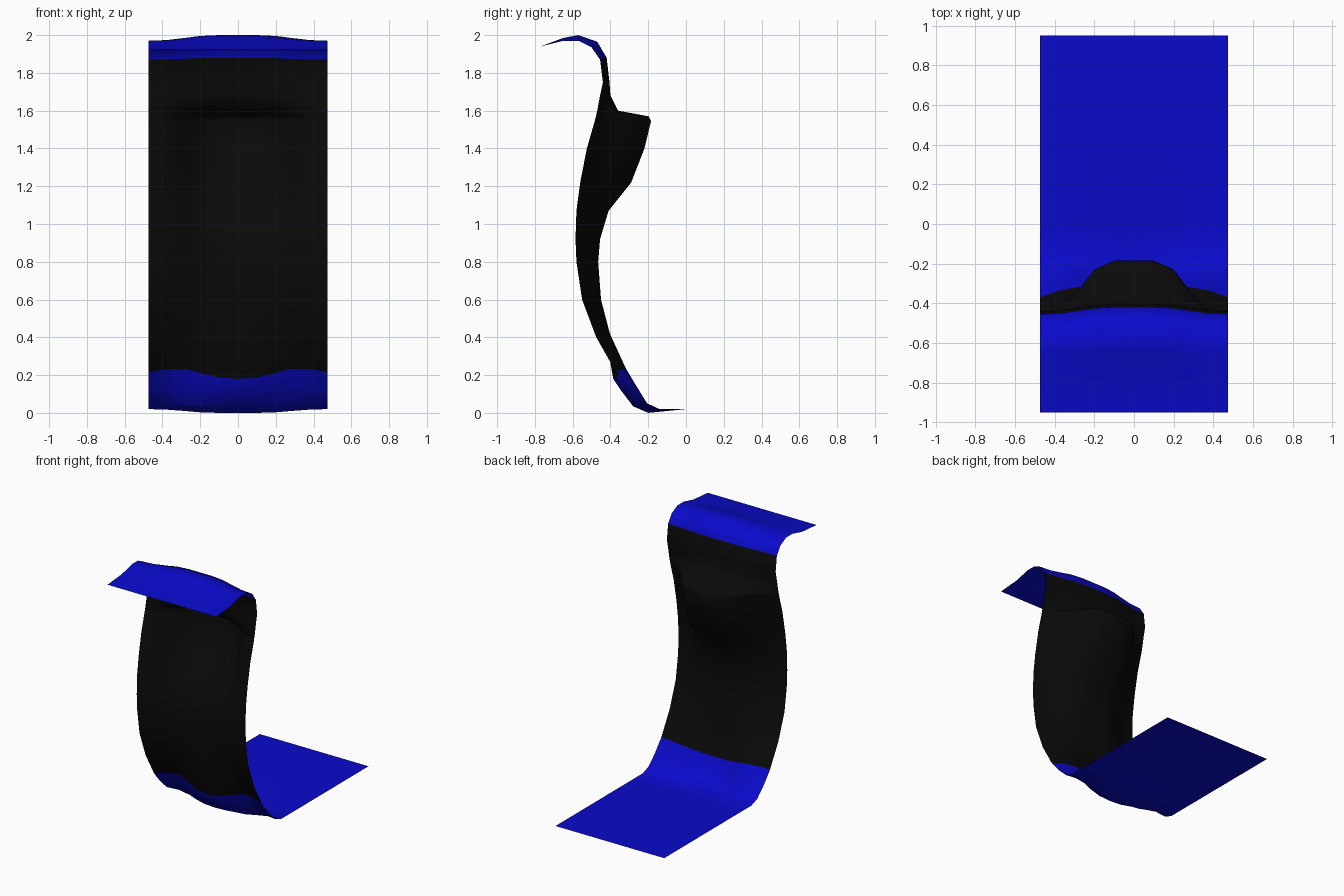
import bpy
import bmesh
from mathutils import Vector

cube = bpy.data.objects.get("Cube")
if cube:
    bpy.data.objects.remove(cube, do_unlink=True)


def make_material(name, colour):
    material = bpy.data.materials.new(name)
    material.use_nodes = True
    material.diffuse_color = colour
    shader = material.node_tree.nodes["Principled BSDF"]
    shader.inputs["Base Color"].default_value = colour
    return material


def interpolate(points, position):
    """Piecewise linear lookup in a list of (position, value) pairs."""
    for (start, low), (end, high) in zip(points, points[1:]):
        if position <= end:
            blend = (position - start) / (end - start)
            return low + (high - low) * blend
    return points[-1][1]


# Side-edge profile, from the front lip over the crest to the flat floor
edge_profile = [
    (-.95, 1.925), (-.77, 1.94), (-.65, 1.97), (-.57, 1.97),
    (-.5, 1.935), (-.455, 1.87), (-.44, 1.75), (-.455, 1.68),
    (-.47, 1.6), (-.477, 1.57), (-.483, 1.545), (-.525, 1.4),
    (-.56, 1.22), (-.58, 1.07), (-.585, .92), (-.58, .8),
    (-.55, .6), (-.475, .4), (-.37, .215), (-.29, .12),
    (-.21, .045), (-.14, .02), (0, .02), (.95, .02),
]

# Backward bulge of the middle, matched to the profile rows
bulge = [0, 0, 0, 0, .03, .035, .035, .055, .11, .28, .298, .305,
         .27, .17, .13, .115, .1, .05, -.015, -.055, -.07, -.06, 0, 0]

# Rows whose middle is lifted or lowered, and rows with side ripples
lift = {2: .015, 3: .03, 4: .03, 5: .01, 18: -.035, 20: -.01, 21: -.02}
ripple = {17: .04, 18: .06, 19: .05, 20: .02}

# Strength of the bulge and of the ripple across half the width
bulge_across = [(0, 1), (.1, 1), (.2, .85), (.28, .5), (.38, .12), (.475, 0)]
ripple_across = [(0, 0), (.1, .2), (.2, .75), (.28, 1), (.38, .6), (.475, 0)]

half_columns = [position for position, strength in bulge_across]
columns = [-x for x in reversed(half_columns[1:])] + half_columns

# Rows that bound the dark middle panel
panel_top_row, panel_bottom_row = 5, 18


def sheet_point(row, x):
    y, z = edge_profile[row]
    middle = interpolate(bulge_across, abs(x))
    wave = interpolate(ripple_across, abs(x)) * ripple.get(row, 0)
    y += bulge[row] * middle + wave
    z += lift.get(row, 0) * middle + wave * .6
    return Vector((x, y, z))


# Curved sheet, skinned row by row with the floor facing up
mesh = bpy.data.meshes.new("curved_sheet")
bm = bmesh.new()
grid = [[bm.verts.new(sheet_point(row, x)) for x in columns]
        for row in range(len(edge_profile))]
for row, (upper, lower) in enumerate(zip(grid, grid[1:])):
    for left in range(len(columns) - 1):
        right = left + 1
        face = bm.faces.new((upper[left], upper[right],
                             lower[right], lower[left]))
        face.smooth = True
        # Dark panel between the two boundary rows, blue elsewhere
        in_panel = panel_top_row <= row < panel_bottom_row
        face.material_index = 1 if in_panel else 0
bm.normal_update()
if grid and bm.faces[:][-1].normal.z < 0:
    bmesh.ops.reverse_faces(bm, faces=bm.faces[:])
bm.to_mesh(mesh)
bm.free()

mesh.materials.append(make_material("bright_blue", (.003, .003, .6, 1)))
mesh.materials.append(make_material("near_black", (.003, .003, .003, 1)))
sheet = bpy.data.objects.new("curved_sheet", mesh)
bpy.context.collection.objects.link(sheet)
